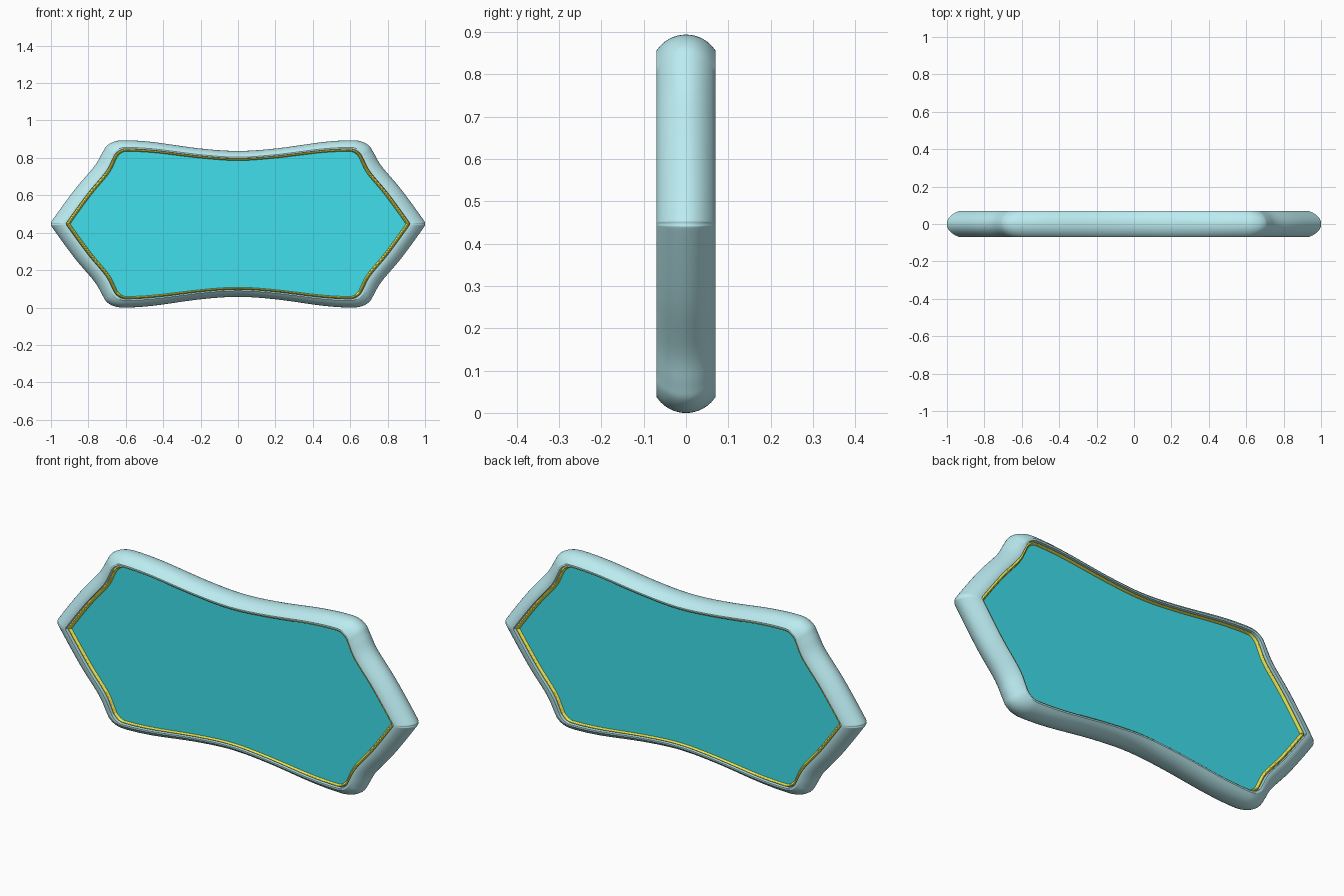
import bpy, bmesh, math
from mathutils import Vector

if "Cube" in bpy.data.objects:
    bpy.data.objects.remove(bpy.data.objects["Cube"])

CZ = 0.447
# Upper right quarter of the outer rim and of the panel edge, tip to top middle
OUTER = [(1, .447), (.986, .476), (.872, .632), (.768, .755), (.725, .828), (.70, .866),
         (.655, .889), (.59, .894), (.45, .884), (.2, .850), (0, .837)]
INNER = [(.893, .447), (.884, .464), (.785, .60), (.69, .715), (.655, .782), (.642, .808),
         (.617, .829), (.58, .834), (.44, .826), (.19, .797), (0, .785)]
STEPS = 6


def full_loop(quarter):
    """Mirror a quarter into a closed outline and smooth it with a Catmull-Rom spline."""
    q = [Vector((x, z - CZ)) for x, z in quarter]
    half = q + [Vector((-p.x, p.y)) for p in reversed(q[:-1])]
    pts = half + [Vector((p.x, -p.y)) for p in reversed(half[1:-1])]
    n, out = len(pts), []
    for i in range(n):
        a, b, c, d = (pts[(i + k) % n] for k in (-1, 0, 1, 2))
        for s in range(STEPS):
            t = s / STEPS
            out.append(0.5 * (2 * b + (c - a) * t + (2 * a - 5 * b + 4 * c - d) * t * t
                              + (3 * b - a - 3 * c + d) * t ** 3))
    return out


outer, inner = full_loop(OUTER), full_loop(INNER)


def material(name, rgb):
    m = bpy.data.materials.new(name)
    m.diffuse_color = (*rgb, 1)
    m.use_nodes = True
    m.node_tree.nodes["Principled BSDF"].inputs["Base Color"].default_value = m.diffuse_color
    return m


def build(name, profile, mat, closed=True):
    """Sweep (t, y) profile around the outline; t = 0 outer rim, 1 panel edge."""
    bm = bmesh.new()
    rings = []
    for t, y in profile:
        ring = []
        for o, i in zip(outer, inner):
            p = o.lerp(i, t)
            ring.append(bm.verts.new((p.x, y, p.y + CZ)))
        rings.append(ring)
    n = len(outer)
    pairs = list(zip(rings, rings[1:]))
    if closed:
        pairs.append((rings[-1], rings[0]))
    else:
        bm.faces.new(rings[0])
        bm.faces.new(rings[-1])
    for r, s in pairs:
        for k in range(n):
            j = (k + 1) % n
            bm.faces.new((r[k], r[j], s[j], s[k]))
    bmesh.ops.recalc_face_normals(bm, faces=bm.faces)
    if not closed:
        bmesh.ops.triangulate(bm, faces=[f for f in bm.faces if len(f.verts) > 4])
    me = bpy.data.meshes.new(name)
    bm.to_mesh(me)
    bm.free()
    me.materials.append(mat)
    ob = bpy.data.objects.new(name, me)
    bpy.context.collection.objects.link(ob)
    bpy.ops.object.select_all(action='DESELECT')
    ob.select_set(True)
    bpy.context.view_layer.objects.active = ob
    bpy.ops.object.shade_smooth_by_angle(angle=math.radians(30))


# Rounded frame with flat faces and a recessed inner wall
R = 0.0835
arc = [((R - math.sqrt(R * R - y * y)) / 0.06, y) for y in (-.07 + .14 * k / 14 for k in range(15))]
build("frame", arc + [(.77, .07), (.79, .04), (.79, -.04), (.77, -.07)],
      material("pale_cyan", (.50, .84, .88)))

# Yellow trim bead on each side
yellow = material("yellow", (.86, .82, .08))
for name, s in (("front_trim", -1), ("back_trim", 1)):
    bead = [(.885 - .115 * math.cos(a), s * (.04 + .022 * math.sin(a)))
            for a in (math.pi * k / 8 for k in range(9))]
    build(name, bead, yellow)

# Flat panel filling the frame
build("panel", [(.95, -.05), (.95, .05)], material("teal", (.05, .74, .84)), closed=False)
